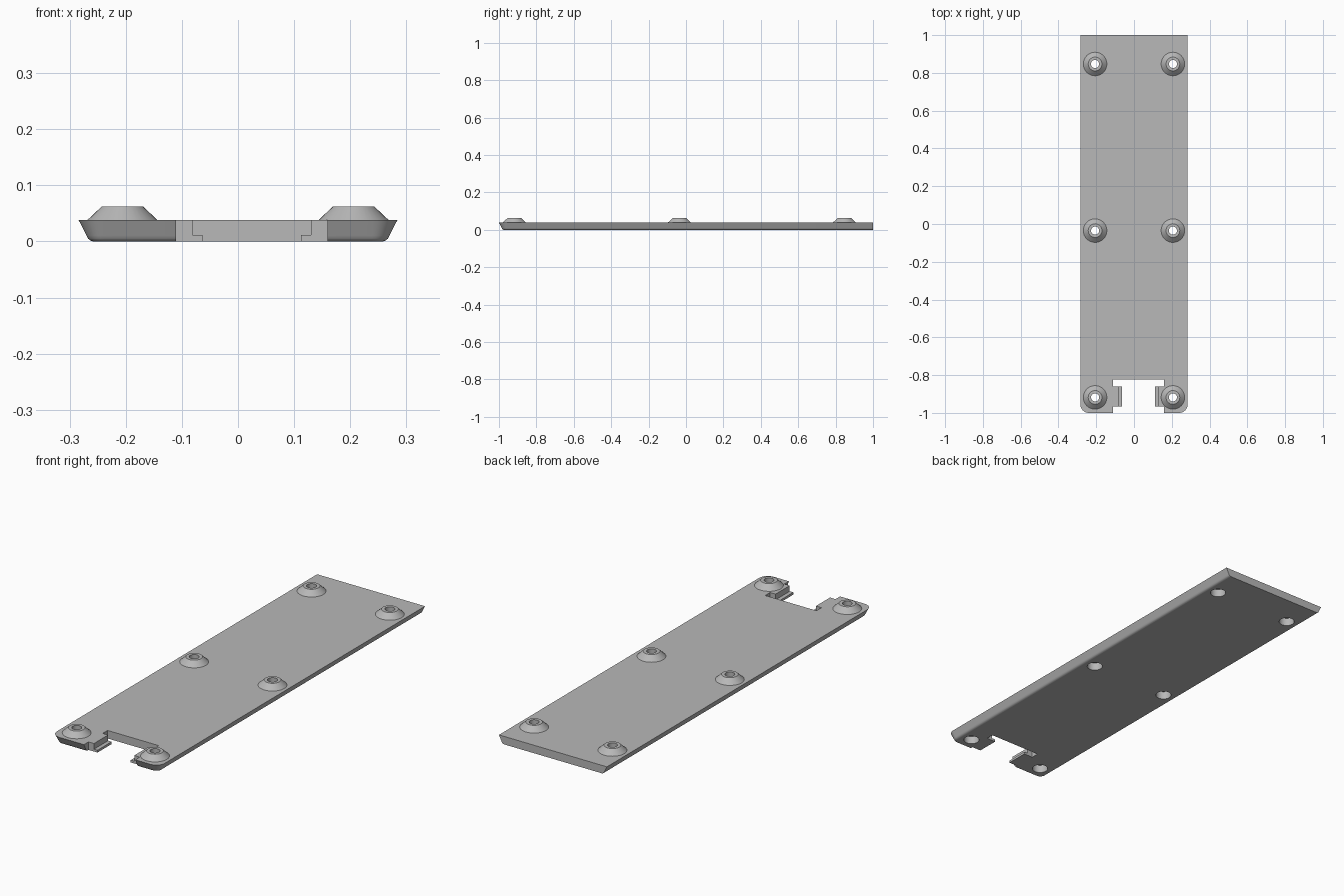
import bpy, bmesh, math

THICK = 0.038                      # plate thickness
BORE = 0.035                       # screw head bore radius
MID = 0.0245                       # centre line of the slot
SPOTS = [(x, y) for y in (-0.918, -0.035, 0.847) for x in (-0.206, 0.206)]

cube = bpy.data.objects.get("Cube")
if cube:
    bpy.data.objects.remove(cube, do_unlink=True)

grey = bpy.data.materials.new("matte_grey")
grey.use_nodes = True
grey.diffuse_color = (0.48, 0.48, 0.48, 1)
grey.node_tree.nodes["Principled BSDF"].inputs["Base Color"].default_value = (0.48, 0.48, 0.48, 1)


def finish(name, bm):
    bmesh.ops.recalc_face_normals(bm, faces=bm.faces)
    mesh = bpy.data.meshes.new(name)
    bm.to_mesh(mesh)
    bm.free()
    mesh.materials.append(grey)
    ob = bpy.data.objects.new(name, mesh)
    bpy.context.collection.objects.link(ob)
    return ob


def select(ob):
    bpy.ops.object.select_all(action="DESELECT")
    ob.select_set(True)
    bpy.context.view_layer.objects.active = ob


def smooth(ob):
    select(ob)
    bpy.ops.object.shade_smooth_by_angle(angle=math.radians(30))
    for p in ob.data.polygons:
        if abs(p.normal.z) > 0.99:
            p.use_smooth = False


def bridge(bm, a, b):
    n = len(a)
    for i in range(n):
        bm.faces.new((a[i], a[(i + 1) % n], b[(i + 1) % n], b[i]))


def cut(ob, cutter):
    cutter.hide_render = True
    mod = ob.modifiers.new("cut", "BOOLEAN")
    mod.operation = "DIFFERENCE"
    mod.solver = "EXACT"
    mod.object = cutter
    select(ob)
    bpy.ops.object.modifier_apply(modifier=mod.name)
    bpy.data.objects.remove(cutter, do_unlink=True)


def outline(inset, radius=0.045, steps=8):
    """Square at the back, rounded at the two front corners."""
    w, front, r = 0.284 - inset, -1 + inset, radius - inset
    pts = [(w, 1), (-w, 1)]
    for cx, start in ((-w + r, math.pi), (w - r, 1.5 * math.pi)):
        for i in range(steps + 1):
            a = start + i * math.pi / 2 / steps
            pts.append((cx + r * math.cos(a), front + r + r * math.sin(a)))
    return pts


# Base plate with sloped sides and a softened lower edge
bm = bmesh.new()
levels = [(0, 0.026), (0.0015, 0.0205), (0.005, 0.0168), (0.0105, 0.014), (THICK, 0)]
rings = [[bm.verts.new((x, y, z)) for x, y in outline(d)] for z, d in levels]
for low, high in zip(rings, rings[1:]):
    bridge(bm, low, high)
bm.faces.new(rings[0])
bm.faces.new(rings[-1])
plate = finish("base_plate", bm)

# Slot at the front edge
bm = bmesh.new()
bmesh.ops.create_cube(bm, size=1)
for v in bm.verts:
    v.co = (MID + v.co.x * 0.27, -0.823 if v.co.y > 0 else -1.1, v.co.z)
cut(plate, finish("slot_cutter", bm))

# Screw head bores through the plate
bm = bmesh.new()
for x, y in SPOTS:
    made = bmesh.ops.create_cone(bm, cap_ends=True, segments=32,
                                 radius1=BORE, radius2=BORE, depth=0.3)
    bmesh.ops.translate(bm, verts=made["verts"], vec=(x, y, 0))
cut(plate, finish("bore_cutter", bm))
smooth(plate)

# Conical screw bosses with a narrower through hole
profile = [(0.0625, THICK), (0.0365, 0.0625), (0.0215, 0.0625), (0.0215, THICK), (BORE, THICK)]
for n, (x, y) in enumerate(SPOTS):
    bm = bmesh.new()
    turns = [2 * math.pi * i / 32 for i in range(32)]
    rings = [[bm.verts.new((x + r * math.cos(a), y + r * math.sin(a), z)) for a in turns]
             for r, z in profile]
    for a, b in zip(rings, rings[1:]):
        bridge(bm, a, b)
    smooth(finish(f"screw_boss_{n + 1}", bm))

# Stepped clips facing each other inside the slot
step = [(0.135, 0), (0.0875, 0), (0.0875, 0.011), (0.106, 0.011), (0.106, THICK), (0.135, THICK)]
for side, name in ((-1, "right_clip"), (1, "left_clip")):
    bm = bmesh.new()
    ends = [[bm.verts.new((MID + side * x, y, z)) for x, z in step] for y in (-0.966, -0.86)]
    bridge(bm, *ends)
    for end in ends:
        bm.faces.new(end)
    finish(name, bm)
